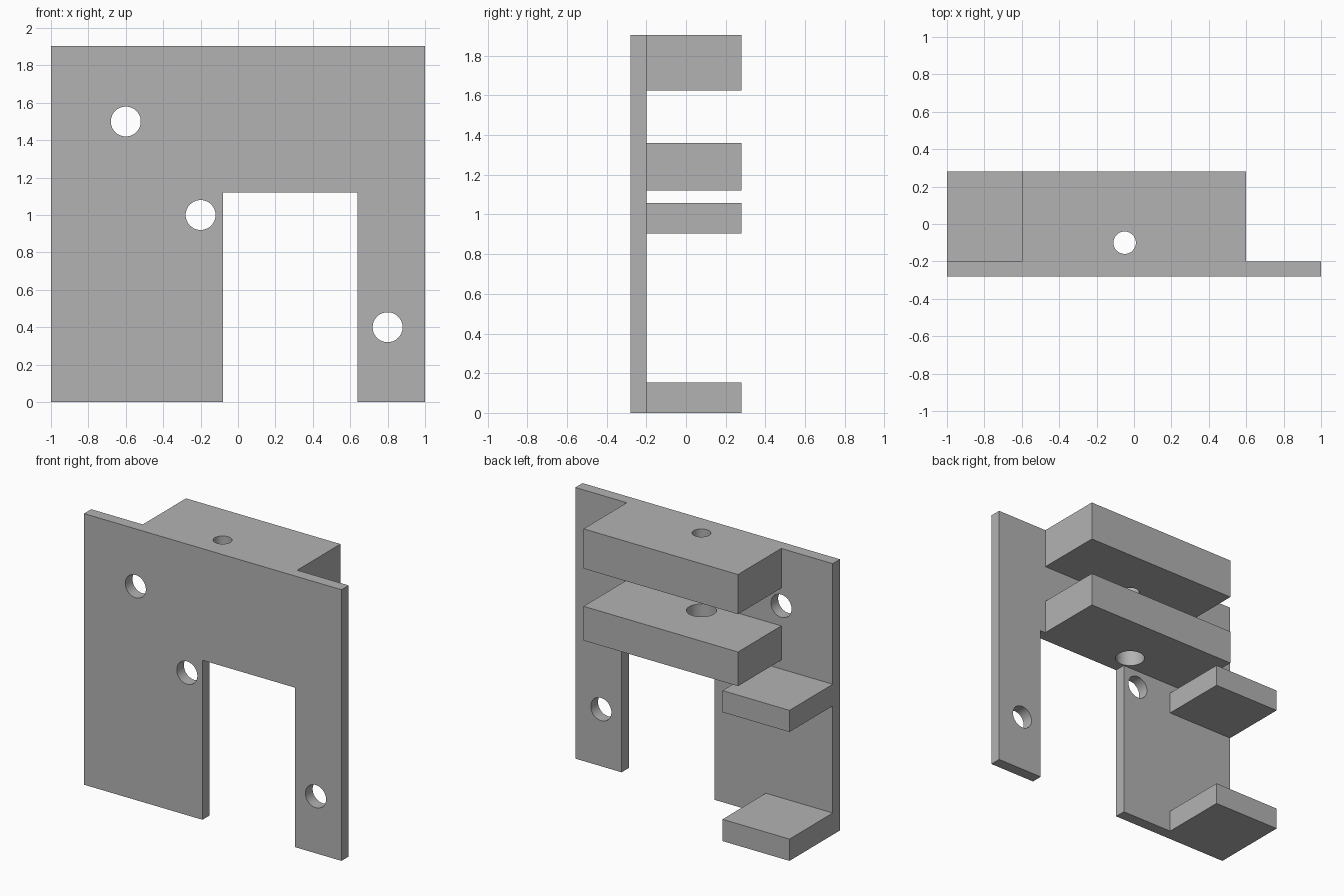
import bpy
import bmesh
import math
from mathutils import Vector

cube = bpy.data.objects.get("Cube")
if cube:
    bpy.data.objects.remove(cube, do_unlink=True)

# Shared dimensions
HEIGHT = 1.904
FRONT, PLATE_BACK, BACK = -0.28, -0.2, 0.28
NOTCH_TOP = 1.12

# Single plain grey
grey = bpy.data.materials.new("plain grey")
grey.use_nodes = True
colour = (0.45, 0.45, 0.45, 1)
grey.diffuse_color = colour
grey.node_tree.nodes["Principled BSDF"].inputs["Base Color"].default_value = colour


def extrude_outline(name, outline, y0, y1):
    """Extrude an (x, z) outline from y0 to y1."""
    bm = bmesh.new()
    face = bm.faces.new([bm.verts.new((x, y0, z)) for x, z in outline])
    result = bmesh.ops.extrude_face_region(bm, geom=[face])
    moved = [v for v in result["geom"] if isinstance(v, bmesh.types.BMVert)]
    bmesh.ops.translate(bm, vec=Vector((0, y1 - y0, 0)), verts=moved)
    bmesh.ops.recalc_face_normals(bm, faces=bm.faces)
    mesh = bpy.data.meshes.new(name)
    bm.to_mesh(mesh)
    bm.free()
    mesh.materials.append(grey)
    obj = bpy.data.objects.new(name, mesh)
    bpy.context.collection.objects.link(obj)
    return obj


def shelf(name, x0, x1, z0, z1):
    outline = [(x0, z0), (x1, z0), (x1, z1), (x0, z1)]
    return extrude_outline(name, outline, PLATE_BACK, BACK)


def drill(obj, centre, radius, depth, rotation=(0, 0, 0)):
    """Cut a round hole through an object and discard the cutter."""
    bpy.ops.mesh.primitive_cylinder_add(vertices=48, radius=radius, depth=depth,
                                        location=centre, rotation=rotation)
    cutter = bpy.context.object
    cutter.name = "hole_cutter"
    cutter.hide_render = True
    cutter.data.materials.append(grey)
    mod = obj.modifiers.new("hole", 'BOOLEAN')
    mod.operation = 'DIFFERENCE'
    mod.solver = 'EXACT'
    mod.object = cutter
    select_only(obj)
    bpy.ops.object.modifier_apply(modifier=mod.name)
    bpy.data.objects.remove(cutter, do_unlink=True)


def select_only(obj):
    bpy.ops.object.select_all(action='DESELECT')
    obj.select_set(True)
    bpy.context.view_layer.objects.active = obj


# Mounting plate with an open notch at the bottom
plate = extrude_outline("mounting_plate", [
    (-1, 0), (-0.08, 0), (-0.08, NOTCH_TOP), (0.64, NOTCH_TOP),
    (0.64, 0), (1, 0), (1, HEIGHT), (-1, HEIGHT)], FRONT, PLATE_BACK)

# Wide shelves behind the upper half
top_shelf = shelf("top_shelf", -0.6, 0.6, 1.625, HEIGHT)
middle_shelf = shelf("middle_shelf", -0.6, 0.6, NOTCH_TOP, 1.36)

# Small shelves at the right edge
upper_tab = shelf("upper_side_shelf", -1, -0.48, 0.905, 1.057)
lower_tab = shelf("lower_side_shelf", -1, -0.48, 0, 0.153)

# Screw holes through the plate
for x, z in ((-0.6, 1.5), (-0.2, 1.0), (0.8, 0.4)):
    drill(plate, (x, -0.24, z), 0.08, 0.3, (math.pi / 2, 0, 0))

# Aligned vertical holes through the wide shelves
drill(top_shelf, (-0.05, -0.1, 1.76), 0.06, 0.5)
drill(middle_shelf, (-0.05, -0.1, 1.24), 0.096, 0.5)

# Smooth hole walls, sharp box edges
for part in (plate, top_shelf, middle_shelf):
    select_only(part)
    bpy.ops.object.shade_smooth_by_angle(angle=math.radians(30))
